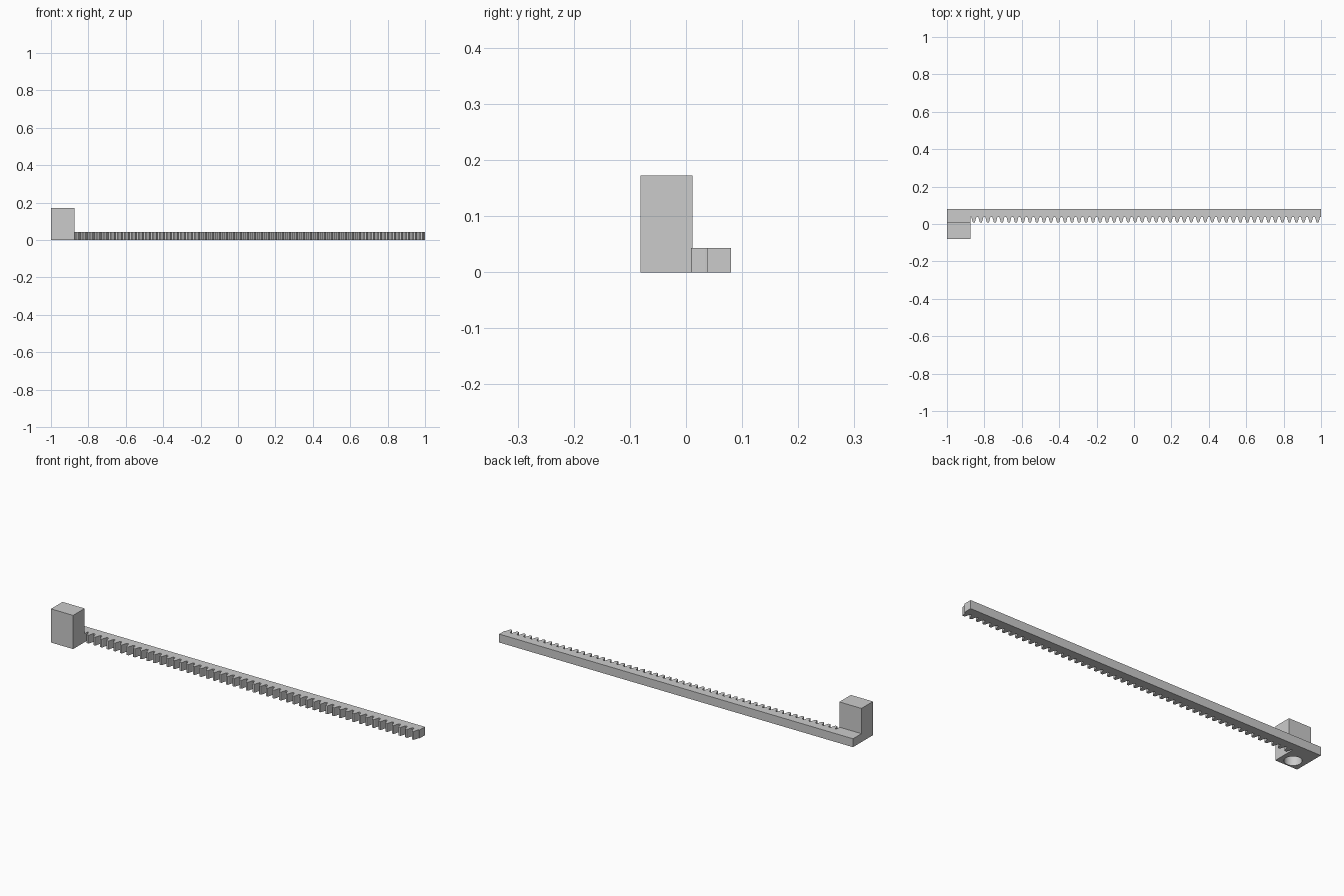
import bpy, bmesh, math

if "Cube" in bpy.data.objects:
    bpy.data.objects.remove(bpy.data.objects["Cube"])


def prism(name, pts, z0, z1):
    """Extrude an xy outline from z0 to z1."""
    bm = bmesh.new()
    face = bm.faces.new([bm.verts.new((x, y, z0)) for x, y in pts])
    out = bmesh.ops.extrude_face_region(bm, geom=[face])
    verts = [g for g in out["geom"] if isinstance(g, bmesh.types.BMVert)]
    bmesh.ops.translate(bm, vec=(0, 0, z1 - z0), verts=verts)
    bmesh.ops.recalc_face_normals(bm, faces=bm.faces)
    me = bpy.data.meshes.new(name)
    bm.to_mesh(me)
    bm.free()
    ob = bpy.data.objects.new(name, me)
    bpy.context.collection.objects.link(ob)
    return ob


# toothed bar: evenly pitched teeth along the front edge
X0, X1, ROOT, TIP, BACK, H = -0.875, 1.0, 0.038, 0.009, 0.08, 0.043
N = 50
pitch = (X1 - X0) / N
outline = [(-1, BACK), (-1, 0.012), (X0, 0.012), (X0, ROOT)]
tooth = [(0.12, ROOT), (0.17, 0.034), (0.33, 0.011), (0.38, TIP),
         (0.62, TIP), (0.67, 0.011), (0.83, 0.034), (0.88, ROOT)]
for i in range(N):
    outline += [(X0 + (i + u) * pitch, y) for u, y in tooth]
outline += [(X1, ROOT), (X1, BACK)]
prism("toothed_bar", outline, 0, H)

# upright end block with a blind round hole underneath
block = prism("end_block", [(-1, -0.081), (X0, -0.081), (X0, 0.012), (-1, 0.012)], 0, 0.172)
bpy.ops.mesh.primitive_cylinder_add(vertices=48, radius=0.04, depth=0.26,
                                    location=(-0.9375, -0.035, 0))
cutter = bpy.context.object
cutter.name = "hole_cutter"
cutter.hide_render = True
mod = block.modifiers.new("hole", "BOOLEAN")
mod.operation = "DIFFERENCE"
mod.object = cutter
bpy.context.view_layer.objects.active = block
bpy.ops.object.modifier_apply(modifier=mod.name)
bpy.data.objects.remove(cutter)
bpy.ops.object.select_all(action="DESELECT")
block.select_set(True)
bpy.context.view_layer.objects.active = block
bpy.ops.object.shade_smooth_by_angle()
